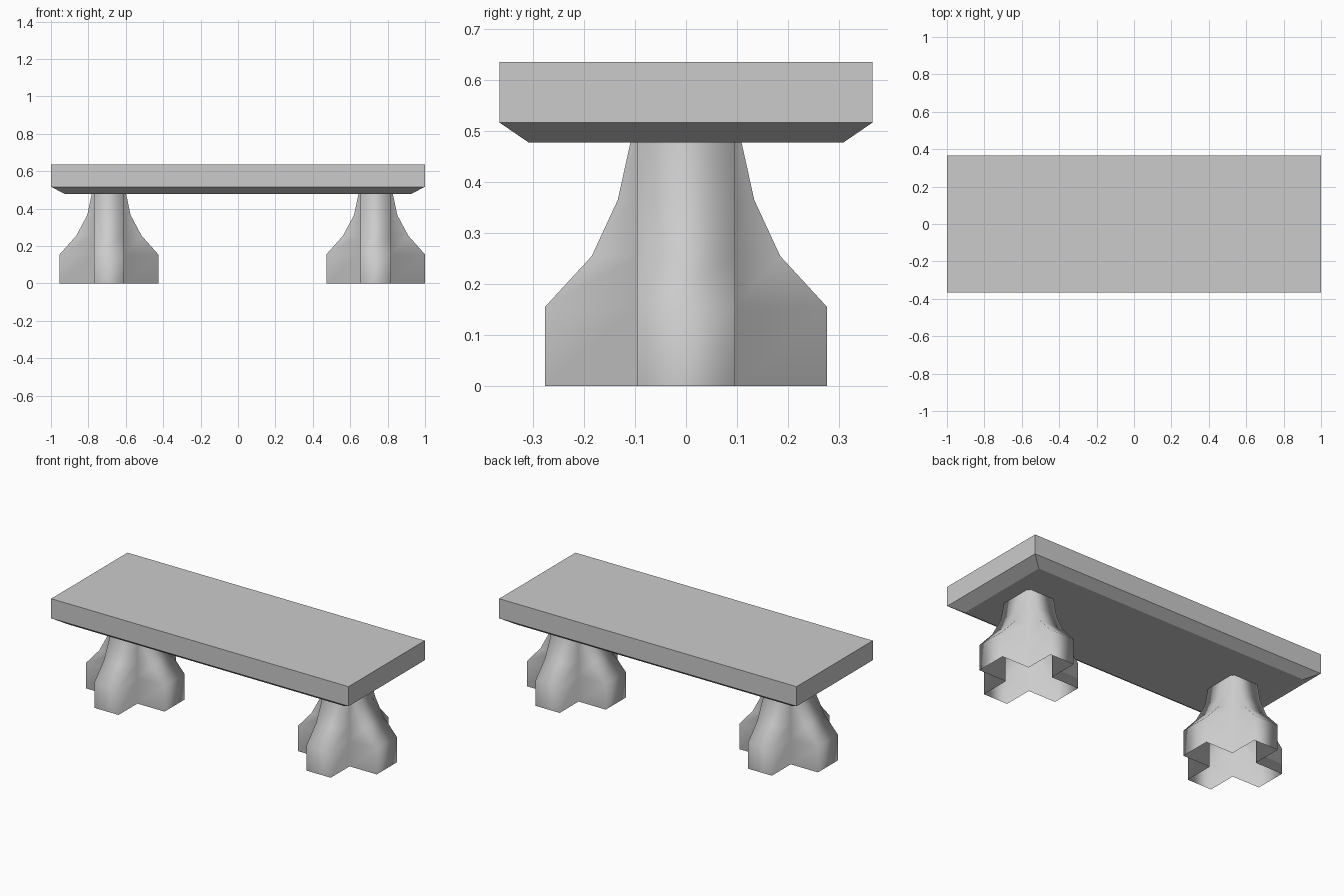
import bpy, bmesh

cube = bpy.data.objects.get("Cube")
if cube:
    bpy.data.objects.remove(cube)

stone = bpy.data.materials.new("grey stone")
stone.use_nodes = True
GREY = (0.6, 0.6, 0.6, 1)
stone.diffuse_color = GREY
stone.node_tree.nodes["Principled BSDF"].inputs["Base Color"].default_value = GREY


def loft(name, rings, cap, smooth):
    """Skin a stack of matching outlines, optionally closing both ends."""
    bm = bmesh.new()
    loops = [[bm.verts.new(p) for p in ring] for ring in rings]
    n = len(loops[0])
    for low, high in zip(loops, loops[1:]):
        for i in range(n):
            j = (i + 1) % n
            bm.faces.new((low[i], low[j], high[j], high[i]))
    if cap:
        bm.faces.new(loops[0][::-1])
        bm.faces.new(loops[-1])
    for f in bm.faces:
        f.smooth = smooth
    mesh = bpy.data.meshes.new(name)
    bm.to_mesh(mesh)
    bm.free()
    mesh.materials.append(stone)
    obj = bpy.data.objects.new(name, mesh)
    bpy.context.collection.objects.link(obj)
    return obj


def rectangle(x, y, z):
    return [(-x, -y, z), (x, -y, z), (x, y, z), (-x, y, z)]


def cross(reach_x, reach_y, z, a=0.081, b=0.096):
    """Plus-shaped outline, a and b being half the arm widths."""
    quarter = [(reach_x, -b), (reach_x, b), (a, b), (a, reach_y), (-a, reach_y), (-a, b)]
    return [(x, y, z) for x, y in quarter + [(-x, -y) for x, y in quarter]]


# Seat slab with a chamfered underside
loft("seat_slab", [rectangle(0.925, 0.309, 0.478),
                   rectangle(0.999, 0.366, 0.517),
                   rectangle(0.999, 0.366, 0.636)], cap=True, smooth=False)

# Two hollow cross-shaped pedestals that flare toward the ground
FLARE = [(0.264, 0.277, 0), (0.264, 0.277, 0.155), (0.175, 0.185, 0.255),
         (0.116, 0.134, 0.365), (0.092, 0.109, 0.478)]
for name, x in (("right_pedestal", -0.69), ("left_pedestal", 0.736)):
    leg = loft(name, [cross(*level) for level in FLARE], cap=False, smooth=True)
    leg.location.x = x
